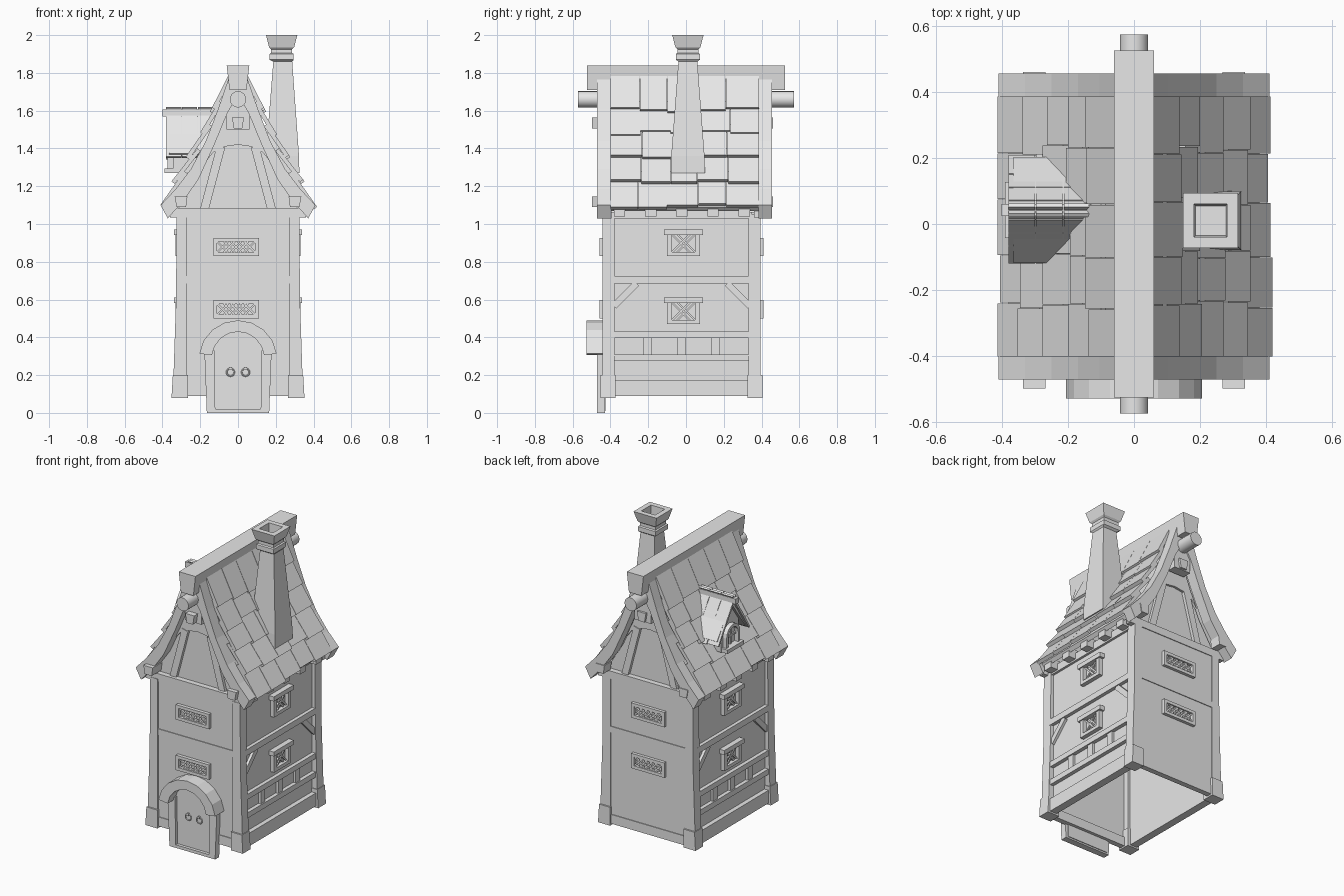
import bpy, bmesh, math, random
from mathutils import Vector

random.seed(4)
if "Cube" in bpy.data.objects:
    bpy.data.objects.remove(bpy.data.objects["Cube"])

GREY = (0.8, 0.8, 0.8, 1)
mat = bpy.data.materials.new("plain grey")
mat.use_nodes = True
mat.diffuse_color = GREY
mat.node_tree.nodes["Principled BSDF"].inputs["Base Color"].default_value = GREY


def finish(name, bm):
    bmesh.ops.recalc_face_normals(bm, faces=bm.faces)
    me = bpy.data.meshes.new(name)
    bm.to_mesh(me)
    bm.free()
    me.materials.append(mat)
    ob = bpy.data.objects.new(name, me)
    bpy.context.collection.objects.link(ob)
    return ob


def prism(name, pts, axis, a, b):
    """Extrude a 2D outline along an axis: x uses (y, z), y uses (x, z)."""
    def place(p, d):
        return (d, p[0], p[1]) if axis == "x" else (p[0], d, p[1])
    bm = bmesh.new()
    face = bm.faces.new([bm.verts.new(place(p, a)) for p in pts])
    ext = bmesh.ops.extrude_face_region(bm, geom=[face])["geom"]
    shift = Vector(place((0, 0), b - a))
    bmesh.ops.translate(bm, vec=shift, verts=[v for v in ext if isinstance(v, bmesh.types.BMVert)])
    return finish(name, bm)


def box(name, x0, x1, y0, y1, z0, z1):
    return prism(name, [(x0, z0), (x1, z0), (x1, z1), (x0, z1)], "y", y0, y1)


def strip(name, p, q, width, axis, a, b):
    """A straight bar between two 2D points."""
    p, q = Vector(p), Vector(q)
    d = (q - p).normalized() * width / 2
    n = Vector((-d.y, d.x))
    return prism(name, [p + n, q + n, q - n, p - n], axis, a, b)


def flip(pts, s):
    return [(x * s, z) for x, z in pts]


def lattice(name, c, z0, z1, half, axis, a, b):
    """Crossed diagonal glazing bars."""
    h = z1 - z0
    n = max(2, round(2 * half / h) + 1)
    step = (2 * half - h) / (n - 1)
    for i in range(n):
        u = c - half + i * step
        strip(name, (u, z0), (u + h, z1), 0.01, axis, a, b)
        strip(name, (u + h, z0), (u, z1), 0.01, axis, a, b)


Y0, Y1, YC = -0.435, 0.39, -0.022

# Hollow walls, open at the bottom
for s, tag in ((1, "left"), (-1, "right")):
    box(tag + "_wall", s * 0.285, s * 0.305, Y0, Y1, 0.09, 1.06)
box("front_wall", -0.31, 0.31, Y0, Y0 + 0.02, 0.09, 1.06)
box("back_wall", -0.31, 0.31, Y1 - 0.02, Y1, 0.09, 1.06)

# Corner posts and their feet
for s in (1, -1):
    post = flip([(0.27, 0.15), (0.343, 0.15), (0.328, 0.6), (0.325, 1.05), (0.27, 1.05)], s)
    foot = flip([(0.265, 0.08), (0.352, 0.08), (0.345, 0.2), (0.265, 0.2)], s)
    for a, b, grow in ((-0.443, -0.378, -0.01), (0.395, 0.33, 0.01)):
        prism("corner_post", post, "y", a, b)
        prism("post_foot", foot, "y", a + grow, b - grow / 2)

# Front and back rails
for a, b in ((Y0 - 0.005, Y0 + 0.03), (Y1 + 0.005, Y1 - 0.03)):
    box("middle_rail", -0.3, 0.3, a, b, 0.685, 0.725)
    box("sill_beam", -0.3, 0.3, a, b, 0.09, 0.15)
    box("gable_beam", -0.36, 0.36, a, b, 1.035, 1.085)

# Timber on both long sides
for s in (1, -1):
    for z0, z1, x in ((0.09, 0.175, 0.335), (0.275, 0.31, 0.33), (0.397, 0.432, 0.33),
                      (0.685, 0.725, 0.328), (1.03, 1.08, 0.32)):
        box("side_rail", s * 0.29, s * x, -0.4, 0.35, z0, z1)
    for k in (-1, 0, 1):
        y = YC + k * 0.18
        box("short_stud", s * 0.29, s * 0.322, y - 0.022, y + 0.022, 0.3, 0.4)
    for t in (1, -1):
        strip("corner_brace", (YC + t * 0.36, 0.565), (YC + t * 0.24, 0.685), 0.035, "x", s * 0.29, s * 0.322)
    for k in range(5):
        y = YC + (k - 2) * 0.165
        box("rafter_end", s * 0.29, s * 0.37, y - 0.03, y + 0.03, 1.04, 1.1)

# Side windows with a wide lintel
for s in (1, -1):
    for z in (0.47, 0.83):
        a, b, c = s * 0.295, s * 0.332, -0.013
        box("side_lintel", a, s * 0.34, c - 0.103, c + 0.103, z + 0.113, z + 0.142)
        box("side_sill", a, b, c - 0.085, c + 0.085, z, z + 0.022)
        for t in (1, -1):
            box("side_jamb", a, b, c + t * 0.06, c + t * 0.088, z, z + 0.12)
        lattice("side_glazing", c, z + 0.02, z + 0.115, 0.062, "x", a, s * 0.317)

# Front and back windows
for a, b in ((Y0 + 0.01, -0.457), (Y1 - 0.01, 0.41)):
    for z in (0.5, 0.83):
        c = -0.01
        for zz in (z, z + 0.077):
            box("window_rail", c - 0.12, c + 0.12, a, b, zz, zz + 0.02)
        for t in (1, -1):
            box("window_jamb", c + t * 0.1, c + t * 0.12, a, b, z, z + 0.097)
        lattice("window_glazing", c, z + 0.02, z + 0.077, 0.1, "y", a, b * 0.985)

# Door, jambs, hood and ring handles
door = [(-0.15, 0.01), (0.15, 0.01), (0.15, 0.3)]
door += [(0.15 * math.cos(math.pi * i / 8), 0.3 + 0.14 * math.sin(math.pi * i / 8)) for i in range(1, 8)]
prism("door", door + [(-0.15, 0.3)], "y", -0.452, -0.425)
for s in (1, -1):
    prism("door_jamb", flip([(0.12, 0), (0.165, 0), (0.178, 0.33), (0.125, 0.33)], s), "y", -0.472, -0.43)
    bpy.ops.mesh.primitive_torus_add(major_radius=0.02, minor_radius=0.004, major_segments=16, minor_segments=6,
                                     location=(s * 0.04, -0.456, 0.215), rotation=(math.pi / 2, 0, 0))
    bpy.context.object.name = "ring_handle"
    bpy.context.object.data.materials.append(mat)
    box("handle_mount", s * 0.04 - 0.007, s * 0.04 + 0.007, -0.462, -0.45, 0.228, 0.242)
box("door_step", -0.165, 0.165, -0.472, -0.43, 0, 0.02)
arc = [math.radians(8 + 164 * i / 8) for i in range(9)]
hood = [(0.207 * math.cos(t), 0.285 + 0.205 * math.sin(t)) for t in arc]
hood += [(0.14 * math.cos(t), 0.285 + 0.145 * math.sin(t)) for t in reversed(arc)]
prism("door_hood", hood, "y", -0.528, -0.43)

# Gable walls, arched panels and struts
gable = [(0.33, 1.06), (0.2, 1.27), (0.12, 1.45), (0.03, 1.68)]
panel = [(0.17, 1.33), (0.12, 1.44), (0.03, 1.67)]
arch = [(-0.13, 1.38), (-0.07, 1.41), (0, 1.42), (0.07, 1.41), (0.13, 1.38)]
for a, b in ((-0.40, 1), (0.36, -1)):
    prism("gable_wall", gable + flip(gable[::-1], -1), "y", a, a + b * 0.02)
    prism("gable_panel", panel + flip(panel[::-1], -1) + arch, "y", a - b * 0.015, a)
    for s in (1, -1):
        strip("gable_strut", (s * 0.18, 1.07), (s * 0.09, 1.41), 0.045, "y", a - b * 0.02, a)

# Curved bargeboards with their pegs
board = [(0, 1.8), (0.05, 1.77), (0.105, 1.61), (0.17, 1.44), (0.25, 1.29), (0.33, 1.185), (0.41, 1.1),
         (0.372, 1.03), (0.295, 1.115), (0.21, 1.235), (0.125, 1.42), (0.055, 1.59), (0, 1.68)]
for a, b, peg in ((-0.47, -0.395, -0.498), (0.455, 0.385, 0.46)):
    for s in (1, -1):
        prism("bargeboard", flip(board, s), "y", a, b)
        prism("corner_peg", flip([(0.275, 1.09), (0.325, 1.09), (0.335, 1.145), (0.268, 1.145)], s), "y", peg, b)
    prism("top_peg", [(-0.022, 1.505), (0.022, 1.505), (0.032, 1.565), (-0.032, 1.565)], "y", peg, b)
    box("collar_block", -0.06, 0.06, a * 0.98, b, 1.5, 1.68)

# Roof deck under the shingles
deck = [(0.04, 1.78), (0.1, 1.6), (0.17, 1.43), (0.25, 1.28), (0.38, 1.09)]
under = [(0.36, 1.07), (0.22, 1.27), (0.14, 1.42), (0.07, 1.59), (0.01, 1.76)]
for s in (1, -1):
    prism("roof_deck", flip(deck + under, s), "y", -0.4, 0.39)


def shingle(name, low, high, thick, axis, a, b, slide, s=1, c=0):
    """One tile whose lower edge slides along the slope; s mirrors it about c."""
    low, high = Vector(low), Vector(high)
    d = (high - low).normalized()
    n = Vector((-d.y, d.x)) * thick
    low = low + d * slide
    pts = [low, high, high + n, low + n]
    prism(name, [(c + s * p.x, p.y) for p in pts], axis, a, b)


# Main roof shingles: five staggered courses on each slope
courses = [((0.412, 1.1), (0.285, 1.28)), ((0.345, 1.235), (0.215, 1.4)), ((0.27, 1.365), (0.155, 1.53)),
           ((0.2, 1.485), (0.1, 1.65)), ((0.143, 1.605), (0.05, 1.79))]
for s in (1, -1):
    for r, (low, high) in enumerate(courses):
        cuts = [-0.4] + [-0.4 + 0.156 * k + random.uniform(-0.015, 0.015) for k in range(1, 5)] + [0.388]
        for k in range(5):
            shingle("roof_shingle", low, high, 0.022, "y", cuts[k], cuts[k + 1] - 0.002,
                    random.choice((-0.012, 0, 0.012)), s)

# Ridge beam and round ridge log
prism("ridge_beam", [(-0.045, 1.71), (0.045, 1.71), (0.06, 1.84), (-0.06, 1.84)], "y", -0.525, 0.525)
bpy.ops.mesh.primitive_cylinder_add(vertices=20, radius=0.043, depth=1.145, location=(0, 0, 1.66),
                                    rotation=(math.pi / 2, 0, 0))
log = bpy.context.object
log.name = "ridge_log"
log.data.materials.append(mat)
bpy.ops.object.shade_smooth_by_angle()

# Chimney: stacked square rings (centre x, half width, height), hollow at the top
rings = [(0.235, 0.09, 1.27), (0.235, 0.088, 1.36), (0.237, 0.05, 1.86), (0.231, 0.064, 1.87), (0.231, 0.064, 1.9),
         (0.231, 0.056, 1.905), (0.231, 0.056, 1.925), (0.231, 0.066, 1.935), (0.231, 0.083, 2.0),
         (0.231, 0.05, 2.0), (0.231, 0.045, 1.9)]
bm = bmesh.new()
loops = []
for cx, h, z in rings:
    loops.append([bm.verts.new((cx + i * h, 0.01 + j * h, z)) for i, j in ((-1, -1), (1, -1), (1, 1), (-1, 1))])
for p, q in zip(loops, loops[1:]):
    for i in range(4):
        bm.faces.new((p[i], p[i - 1], q[i - 1], q[i]))
bm.faces.new(loops[0])
bm.faces.new(loops[-1])
finish("chimney", bm)

# Dormer body, sill and arched window
DY = 0.042
prism("dormer_body", [(DY - 0.09, 1.27), (DY + 0.09, 1.27), (DY + 0.09, 1.45), (DY, 1.57), (DY - 0.09, 1.45)],
      "x", -0.345, -0.12)
box("dormer_sill", -0.39, -0.33, DY - 0.085, DY + 0.085, 1.27, 1.295)
outer = [math.pi * i / 8 for i in range(9)]
ring = [(DY + 0.07 * math.cos(t), 1.36 + 0.07 * math.sin(t)) for t in outer]
hole = [(DY + 0.05 * math.cos(t), 1.36 + 0.05 * math.sin(t)) for t in reversed(outer)]
prism("dormer_window_frame", [(DY + 0.07, 1.29)] + ring + [(DY - 0.07, 1.29), (DY - 0.05, 1.29)] + hole
      + [(DY + 0.05, 1.29)], "x", -0.372, -0.34)
box("dormer_mullion", -0.355, -0.34, DY - 0.006, DY + 0.006, 1.29, 1.41)
box("dormer_transom", -0.355, -0.34, DY - 0.05, DY + 0.05, 1.345, 1.357)

# Dormer roof
box("dormer_ridge", -0.4, -0.13, DY - 0.018, DY + 0.018, 1.57, 1.605)
for s in (1, -1):
    strip("dormer_rafter", (DY, 1.57), (DY + s * 0.15, 1.365), 0.025, "x", -0.365, -0.12)
    for r in range(4):
        low = (0.165 - r * 0.04, 1.35 + r * 0.06)
        for k in range(3):
            x = -0.38 + k * 0.084
            shingle("dormer_shingle", low, (low[0] - 0.055, low[1] + 0.09), 0.012, "x", x, x + 0.08,
                    random.uniform(-0.01, 0.01), s, DY)
